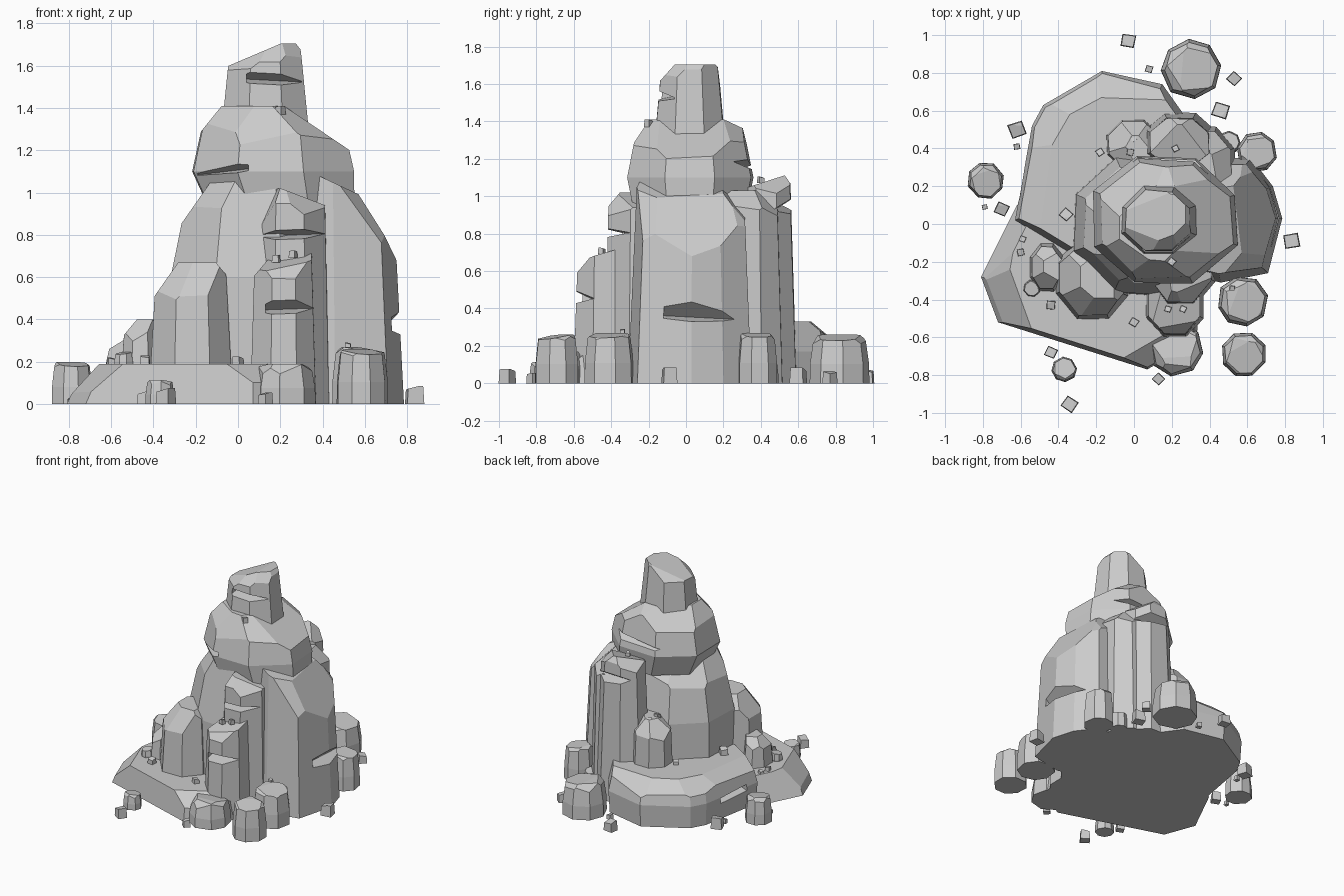
import bpy, bmesh, math, random
from mathutils import Matrix, Vector

if "Cube" in bpy.data.objects:
    bpy.data.objects.remove(bpy.data.objects["Cube"])

random.seed(7)


def loft(name, center, outline, rings, cuts=()):
    """Stack scaled outlines, ring = (z, scale, dx, dy), then slice off corners.
    Cut = (azimuth, elevation, distance from the axis, z)."""
    bm = bmesh.new()
    loops = [[bm.verts.new((center[0] + x * s + dx, center[1] + y * s + dy, z)) for x, y in outline]
             for z, s, dx, dy in rings]
    n = len(outline)
    for a, b in zip(loops, loops[1:]):
        for i in range(n):
            j = (i + 1) % n
            bm.faces.new((a[i], a[j], b[j], b[i]))
    bm.faces.new(loops[-1])
    bm.faces.new(loops[0][::-1])
    for az, el, d, z in cuts:
        a, e = math.radians(az), math.radians(el)
        flat = Vector((math.cos(a), math.sin(a), 0))
        bmesh.ops.bisect_plane(bm, geom=bm.verts[:] + bm.edges[:] + bm.faces[:], dist=1e-5,
                               plane_co=Vector((*center, z)) + flat * d,
                               plane_no=flat * math.cos(e) + Vector((0, 0, math.sin(e))), clear_outer=True)
        bmesh.ops.holes_fill(bm, edges=[ed for ed in bm.edges if ed.is_boundary], sides=0)
    bmesh.ops.recalc_face_normals(bm, faces=bm.faces[:])
    me = bpy.data.meshes.new(name)
    bm.to_mesh(me)
    bm.free()
    ob = bpy.data.objects.new(name, me)
    bpy.context.collection.objects.link(ob)
    return ob


def rock(name, center, radii, rings, cuts=(), n=8, rot=22.5, rough=0.05):
    """Faceted column with a slightly uneven n-sided outline."""
    k = 1 / math.cos(math.pi / n) if abs(rot - 180 / n) < 1 else 1.0
    pts = []
    for i in range(n):
        a = math.radians(rot) + math.tau * i / n + random.uniform(-rough, rough)
        r = k * random.uniform(1 - rough, 1)
        pts.append((radii[0] * r * math.cos(a), radii[1] * r * math.sin(a)))
    return loft(name, center, pts, [(tuple(r) + (0, 0))[:4] for r in rings], cuts)


def notch(ob, point, angle, width, up, down, depth, roll=0):
    """Cut a wedge-shaped crack into the face of a rock."""
    tri = [(-depth, 0), (0.2, up * (1 + 0.2 / depth)), (0.2, -down * (1 + 0.2 / depth))]
    bm = bmesh.new()
    ends = [[bm.verts.new((x, s * width / 2, z)) for x, z in tri] for s in (-1, 1)]
    bm.faces.new(ends[0])
    bm.faces.new(ends[1][::-1])
    for i in range(3):
        j = (i + 1) % 3
        bm.faces.new((ends[0][i], ends[1][i], ends[1][j], ends[0][j]))
    bmesh.ops.recalc_face_normals(bm, faces=bm.faces[:])
    bm.transform(Matrix.Translation(point) @ Matrix.Rotation(math.radians(angle), 4, 'Z')
                 @ Matrix.Rotation(math.radians(roll), 4, 'X'))
    me = bpy.data.meshes.new("crack_cutter")
    bm.to_mesh(me)
    bm.free()
    cutter = bpy.data.objects.new("crack_cutter", me)
    cutter.hide_render = True
    bpy.context.collection.objects.link(cutter)
    mod = ob.modifiers.new("crack", 'BOOLEAN')
    mod.operation, mod.solver, mod.object = 'DIFFERENCE', 'EXACT', cutter
    bpy.context.view_layer.objects.active = ob
    bpy.ops.object.modifier_apply(modifier=mod.name)
    bpy.data.objects.remove(cutter)


# Base slabs
front = [(-.81, -.28), (-.72, -.52), (.07, -.77), (.33, -.62), (.4, .2), (-.3, .3), (-.62, .1)]
loft("front_base_slab", (-.1, -.25), [(x + .1, y + .25) for x, y in front],
     [(0, 1, 0, 0), (.19, .9, .02, -.03)], [(170, 40, .6, .13), (200, 45, .56, .15), (-60, 50, .42, .19)])
back = [(-.63, .02), (-.54, .52), (-.48, .63), (-.17, .81), (.15, .74), (.32, .5), (.25, 0), (-.35, -.15)]
slab = loft("back_base_slab", (-.1, .25), [(x + .1, y - .25) for x, y in back],
            [(0, .98, 0, 0), (.17, 1, 0, 0), (.33, .93, 0, 0)],
            [(88, 50, .44, .31), (118, 50, .44, .3), (150, 55, .43, .29), (172, 60, .44, .28)])
notch(slab, (-.57, .25, .15), 172, .26, .02, .015, .05, 4)

# Main columns of the cliff
rock("core_column", (.06, -.01), (.39, .38), [(0, 1), (.6, .98), (1.06, .74)],
     [(180, 35, .33, .85), (135, 42, .33, .84), (100, 45, .3, .9), (225, 25, .36, .8)])
edge = [(.785, .03), (.735, .2), (.62, .35), (.35, .35), (.15, .1), (.2, -.25), (.46, -.31), (.71, -.26)]
c = loft("right_column", (.45, .04), [(x - .45, y - .04) for x, y in edge],
         [(0, 1, 0, 0), (1.1, .86, -.01, 0)],
         [(5, 32, .26, .74), (-30, 30, .3, .82), (40, 32, .3, .82), (0, 65, .06, 1.02), (75, 40, .27, .9)])
notch(c, (.75, .1, .35), 0, .44, .07, .02, .08, -3)
c = rock("middle_column", (.25, -.22), (.185, .22), [(0, 1), (1.07, .88)],
         [(10, 70, .12, .95), (190, 25, .13, .9), (-90, 40, .15, 1.0), (-50, 40, .17, .92)])
notch(c, (.26, -.42, .8), -90, .45, .025, .02, .12, 2)
c = rock("back_column", (.24, .43), (.19, .16), [(0, 1.05), (1.13, .82)],
         [(-90, 72, 0, 1.08), (90, 35, .12, 1.08), (150, 45, .12, 1.05), (20, 50, .12, 1.05)])
notch(c, (.26, .57, .94), 80, .5, .05, .03, .08, 5)
rock("rear_right_column", (.38, .32), (.16, .2), [(0, 1), (1.03, .85)],
     [(60, 40, .15, .92), (10, 45, .12, .95), (100, 45, .14, .96)])

# Lower columns
c = rock("front_right_column", (.215, -.42), (.15, .175), [(0, 1.05), (.75, .9)],
         [(-120, 72, 0, .68), (-90, 40, .13, .63), (180, 40, .11, .64)], rough=.03)
notch(c, (.26, -.58, .45), -90, .26, .04, .02, .09, 2)
rock("front_left_column", (-.22, -.29), (.19, .21), [(0, 1.08), (.67, .88)],
     [(180, 35, .14, .56), (230, 35, .15, .56), (-90, 30, .17, .55), (0, 40, .14, .64), (130, 45, .14, .62)])
rock("small_left_column", (-.46, -.23), (.09, .125), [(0, 1.2), (.4, .85)],
     [(180, 40, .06, .35), (240, 40, .08, .34), (120, 45, .08, .36)])
rock("back_left_column", (.0, .42), (.15, .14), [(0, 1.05), (.66, .88)],
     [(90, 35, .09, .6), (150, 40, .1, .58), (210, 50, .08, .63), (40, 40, .1, .6)])

# Upper block and summit
c = rock("upper_block", (.16, .02), (.385, .345), [(.93, .9, .04, 0), (1.1, 1), (1.41, .82)],
         [(0, 56, .25, 1.28), (180, 39, .31, 1.32), (90, 65, .27, 1.37), (235, 40, .31, 1.3),
          (130, 48, .3, 1.29), (-45, 48, .31, 1.27), (-95, 30, .29, 1.28), (50, 50, .33, 1.28)], rough=.04)
notch(c, (-.1, -.27, 1.1), -120, .3, .03, .02, .09, 6)
notch(c, (.2, .36, 1.17), 80, .5, .02, .03, .07, -4)
c = rock("summit", (.13, .02), (.2, .19), [(1.3, 1.02), (1.705, .82)],
         [(180, 67, .08, 1.64), (0, 38, .155, 1.69), (-90, 42, .12, 1.66), (90, 45, .15, 1.69),
          (225, 45, .13, 1.62), (135, 45, .14, 1.62), (-45, 40, .15, 1.66)], rough=.04)
notch(c, (.17, -.15, 1.53), -90, .26, .035, .02, .1, -3)

# Boulders around the foot: x, y, radius, base z, top z
for i, (x, y, r, z0, z1) in enumerate([
        (.3, .82, .163, 0, .26), (-.785, .23, .1, 0, .2), (.65, .38, .11, 0, .27),
        (.5, .43, .065, 0, .13), (.575, -.41, .138, 0, .27), (.58, -.69, .125, 0, .26),
        (.22, -.66, .148, 0, .19), (-.37, -.77, .07, 0, .115), (-.54, -.34, .047, .17, .25)]):
    turn = random.uniform(0, 72)
    cuts = [(turn + k * 72 + random.uniform(-12, 12), random.uniform(38, 58), .58 * r, z1) for k in range(5)]
    cuts.append((random.uniform(0, 360), 80, 0, z1 - .008))
    rock(f"boulder_{i + 1}", (x, y), (r, r), [(z0, 1.01), (z0 + .4 * (z1 - z0), 1), (z1, .86)],
         cuts, rot=i * 13 + 5)

# Pebbles: x, y, base z, size
for i, (x, y, z, s) in enumerate([
        (-.03, .97, 0, .075), (.08, .82, 0, .04), (.53, .77, 0, .065), (.46, .6, 0, .085),
        (-.62, .5, 0, .085), (-.62, .41, 0, .035), (-.79, .09, 0, .03), (-.7, .08, 0, .07),
        (.835, -.09, 0, .085), (.13, -.82, 0, .055), (-.34, -.955, 0, .075), (-.44, -.68, 0, .06),
        (-.44, -.43, .18, .05), (-.59, -.08, .18, .035), (-.6, -.15, .18, .04), (-.36, .05, .32, .06),
        (-.18, .38, .32, .04), (-.02, .38, .64, .04), (.0, .45, .63, .035), (.22, .4, 1.07, .035),
        (.2, -.2, 1.37, .04), (.18, -.45, .67, .035), (.26, -.45, .69, .035), (.52, -.34, .26, .03),
        (.0, -.52, .18, .045)]):
    rock(f"pebble_{i + 1}", (x, y), (s * .68, s * .64), [(z, 1), (z + s, .88)],
         [(random.uniform(0, 360), 75, 0, z + s * .93)], n=4, rot=random.uniform(0, 80))
